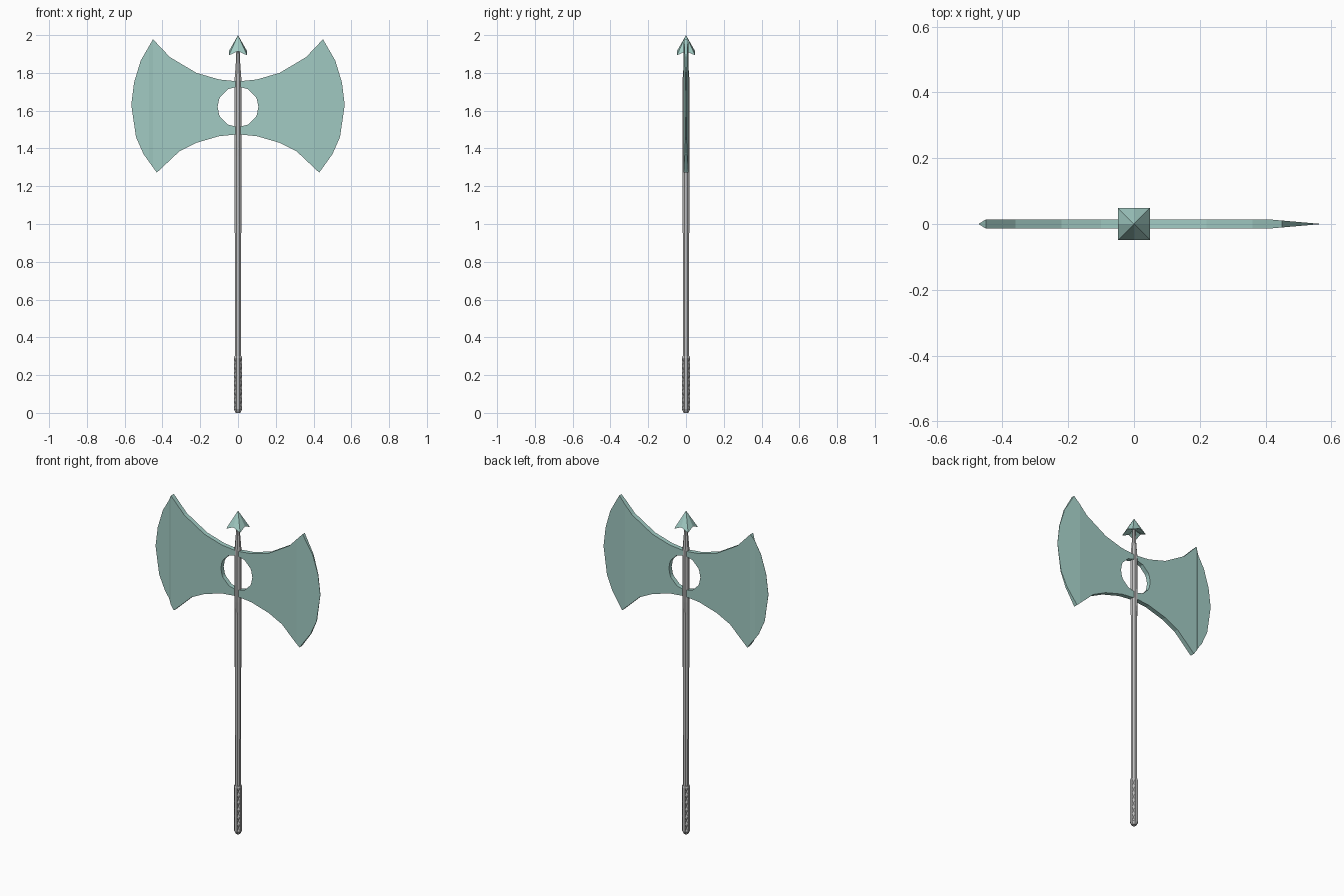
import bpy, bmesh, math
from mathutils import Vector

cube = bpy.data.objects.get("Cube")
if cube:
    bpy.data.objects.remove(cube, do_unlink=True)


def material(name, rgb):
    m = bpy.data.materials.new(name)
    m.use_nodes = True
    m.diffuse_color = (*rgb, 1)
    m.node_tree.nodes["Principled BSDF"].inputs["Base Color"].default_value = (*rgb, 1)
    return m


TEAL = material("pale teal metal", (0.36, 0.60, 0.55))
GREY = material("grey shaft", (0.52, 0.52, 0.52))


def finish(bm, name, mat):
    bmesh.ops.remove_doubles(bm, verts=bm.verts, dist=0.0001)
    bmesh.ops.recalc_face_normals(bm, faces=bm.faces)
    mesh = bpy.data.meshes.new(name)
    bm.to_mesh(mesh)
    bm.free()
    mesh.materials.append(mat)
    obj = bpy.data.objects.new(name, mesh)
    bpy.context.collection.objects.link(obj)
    return obj


def lathe(profile, sides=8):
    """Faceted solid of (z, radius) rings with closed ends."""
    bm = bmesh.new()
    rings = []
    for z, r in profile:
        turns = [math.tau * (i + 0.5) / sides for i in range(sides)]
        rings.append([bm.verts.new((r * math.cos(a), r * math.sin(a), z)) for a in turns])
    for low, high in zip(rings, rings[1:]):
        for i in range(sides):
            j = (i + 1) % sides
            bm.faces.new((low[i], low[j], high[j], high[i]))
    bm.faces.new(rings[0][::-1])
    bm.faces.new(rings[-1])
    return bm


def sample(points, x):
    """Straight-line interpolation along a profile."""
    for (x0, z0), (x1, z1) in zip(points, points[1:]):
        if x <= x1:
            return z0 + (z1 - z0) * (x - x0) / (x1 - x0)
    return points[-1][1]


# Double blade: upper and lower outlines of one half, around a round opening
TOP = [(0, 1.755), (0.1, 1.765), (0.22, 1.8), (0.36, 1.883), (0.45, 1.978),
       (0.515, 1.865), (0.55, 1.75), (0.565, 1.63)]
BOTTOM = [(0, 1.475), (0.1, 1.465), (0.22, 1.43), (0.31, 1.385), (0.43, 1.272),
          (0.5, 1.37), (0.54, 1.46), (0.565, 1.63)]
HOLE_Z, HOLE_R = 1.62, 0.108
HALF = 0.014


def build_blade(name, side, taper):
    bm = bmesh.new()
    arc = [HOLE_R * math.sin(math.radians(a)) for a in (30, 60, 90)]
    xs = sorted({p[0] for p in TOP + BOTTOM} | set(arc) | {p[0] for p in taper[1:-1]})

    def quad(x0, x1, upper, lower):
        pts = [(x0, lower(x0)), (x1, lower(x1)), (x1, upper(x1)), (x0, upper(x0))]
        unique = list(dict.fromkeys((side * x, 0, round(z, 5)) for x, z in pts))
        bm.faces.new([bm.verts.new(p) for p in unique])

    def rim(sign):
        return lambda x: HOLE_Z + sign * math.sqrt(max(0, HOLE_R ** 2 - x * x))

    def top(x):
        return sample(TOP, x)

    def bottom(x):
        return sample(BOTTOM, x)

    for x0, x1 in zip(xs, xs[1:]):
        if x1 <= HOLE_R + 1e-6:
            quad(x0, x1, top, rim(1))
            quad(x0, x1, rim(-1), bottom)
        else:
            quad(x0, x1, top, bottom)
    bmesh.ops.remove_doubles(bm, verts=bm.verts, dist=0.0001)

    # Thicken, thinning towards the cutting edge
    front = list(bm.verts)
    new = bmesh.ops.extrude_face_region(bm, geom=bm.faces[:], use_keep_orig=True)
    back = [g for g in new["geom"] if isinstance(g, bmesh.types.BMVert)]
    for verts, sign in ((front, -1), (back, 1)):
        for v in verts:
            v.co.y = sign * sample(taper, abs(v.co.x))
    return finish(bm, name, TEAL)


build_blade("left_blade", 1, [(0, HALF), (0.41, HALF), (0.565, 0.0005)])
build_blade("right_blade", -1, [(0, HALF), (0.45, HALF), (0.472, 0.0005), (0.565, 0.0005)])

# Shaft, slightly thicker through the blade and narrowing under the spike
shaft = lathe([(0.28, 0.018), (1.36, 0.019), (1.44, 0.021), (1.76, 0.02),
               (1.86, 0.012), (1.94, 0.009)])
finish(shaft, "shaft", GREY)

# Grip with rows of shallow carved pits
rows = 6
body = [(0.02 + 0.27 * i / rows, 0.024) for i in range(rows + 1)]
grip = lathe([(0, 0.013)] + body + [(0.3, 0.021)])
panels = [f for f in grip.faces
          if abs(f.normal.z) < 0.1 and 0.03 < f.calc_center_median().z < 0.28]
grip.normal_update()
panels = [f for f in grip.faces
          if abs(f.normal.z) < 0.1 and 0.03 < f.calc_center_median().z < 0.28]
bmesh.ops.poke(grip, faces=panels[::2], offset=-0.006)
finish(grip, "grip", GREY)

# Spike: four-cornered arrowhead with arched lower edges and hollow underside
bm = bmesh.new()
apex = Vector((0, 0, 2))
inner = Vector((0, 0, 1.93))
W = 0.048
rim_pts = []
for k in range(4):
    a = math.pi / 2 * k
    c, s = round(math.cos(a)), round(math.sin(a))
    rim_pts.append(Vector((W * c, W * s, 1.915)))
    rim_pts.append(Vector((W * (c - s), W * (s + c), 1.893)))
for p, q in zip(rim_pts, rim_pts[1:] + rim_pts[:1]):
    for tri in ((apex, p, q), (inner, q, p)):
        bm.faces.new([bm.verts.new(v) for v in tri])
finish(bm, "spike", TEAL)
